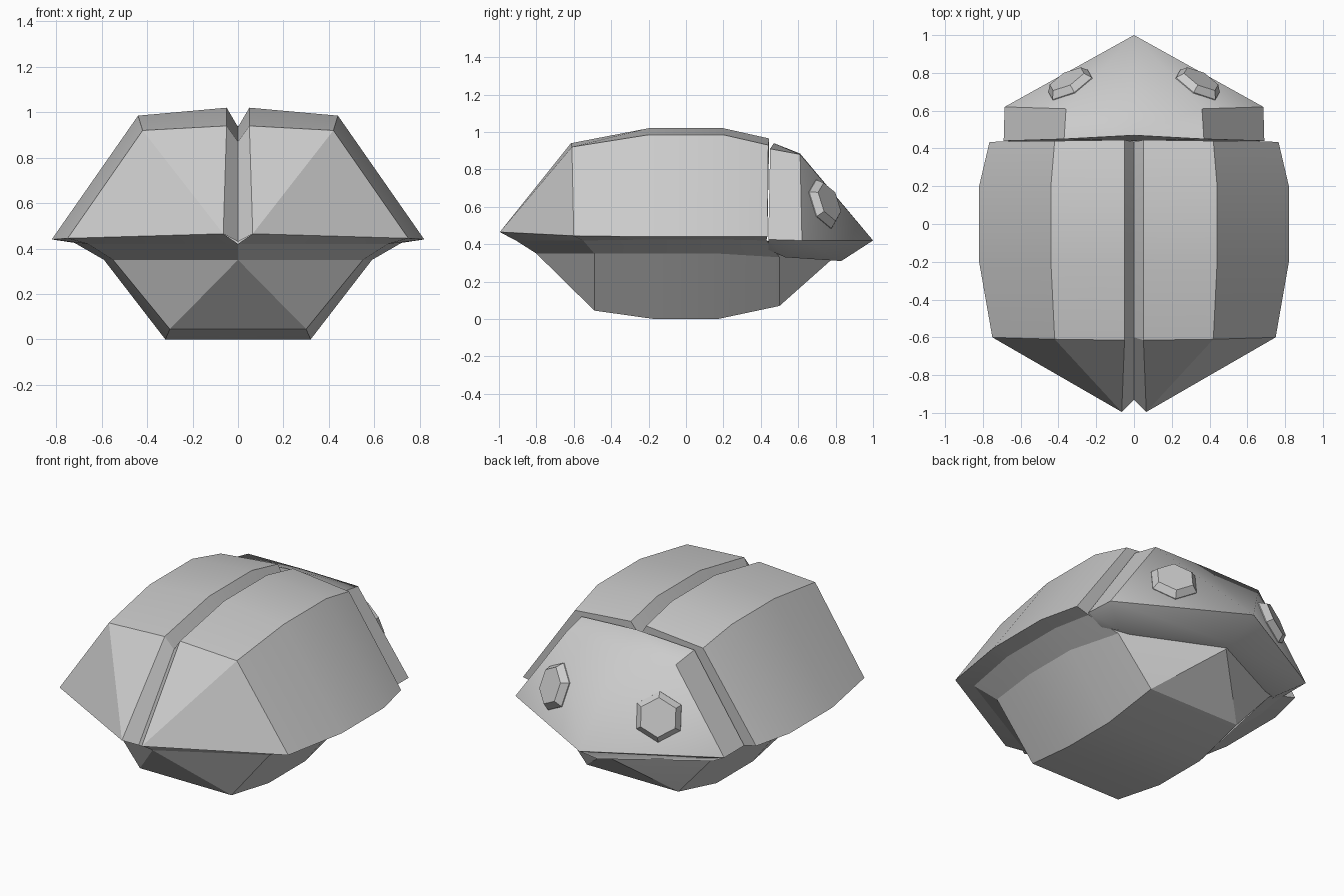
import bpy, bmesh, math
from mathutils import Vector

if "Cube" in bpy.data.objects:
    bpy.data.objects.remove(bpy.data.objects["Cube"])


def loft(name, sections, cap_first=False, smooth=20):
    """Skin half cross-sections (x >= 0) and mirror them across x = 0."""
    bm = bmesh.new()
    found = {}

    def vert(p):
        if p not in found:
            found[p] = bm.verts.new(p)
        return found[p]

    def face(points):
        vs = [vert(p) for p in dict.fromkeys(points)]
        if len(vs) > 2:
            bm.faces.new(vs)

    for a, b in zip(sections, sections[1:]):
        for i in range(len(a) - 1):
            face((a[i], a[i + 1], b[i + 1], b[i]))
    if cap_first:
        face(sections[0])
    # mirrored half
    geo = bm.verts[:] + bm.edges[:] + bm.faces[:]
    bmesh.ops.mirror(bm, geom=geo, axis='X', merge_dist=0.0005)
    bmesh.ops.remove_doubles(bm, verts=bm.verts, dist=0.0005)
    bmesh.ops.recalc_face_normals(bm, faces=bm.faces)
    # open shells: make sure normals point away from the middle
    c = Vector((0, sum(v.co.y for v in bm.verts) / len(bm.verts), 0.5))
    if sum((f.calc_center_median() - c).dot(f.normal) * f.calc_area() for f in bm.faces) < 0:
        bmesh.ops.reverse_faces(bm, faces=bm.faces)
    return finish(name, bm, smooth)


def finish(name, bm, smooth):
    me = bpy.data.meshes.new(name)
    bm.to_mesh(me)
    bm.free()
    ob = bpy.data.objects.new(name, me)
    bpy.context.collection.objects.link(ob)
    bpy.ops.object.select_all(action='DESELECT')
    ob.select_set(True)
    bpy.context.view_layer.objects.active = ob
    bpy.ops.object.shade_smooth_by_angle(angle=math.radians(smooth))
    return ob


# wing shell: groove, inner edge, outer edge, rim, lip
tip = (0.065, -0.995, 0.465)
loft("wing_shell", [
    [(0, .435, .89), (.05, .445, .965), (.42, .44, .93), (.765, .435, .44), (.68, .43, .42)],
    [(0, .2, .935), (.05, .2, 1.02), (.44, .2, .985), (.82, .2, .44), (.72, .2, .425)],
    [(0, -.2, .935), (.05, -.2, 1.02), (.44, -.2, .985), (.82, -.2, .44), (.72, -.2, .425)],
    [(0, -.6, .87), (.05, -.615, .94), (.42, -.61, .92), (.75, -.6, .445), (.66, -.55, .42)],
    [(0, -.93, .43), tip, tip, tip, (0, -.91, .42)],
], cap_first=True)

# lower body: upper edge, waist, bottom edge, bottom centre
front, back = (0, .77, .31), (0, -.8, .35)
loft("lower_body", [
    [(0, .8, .33), front, front, front],
    [(.68, .43, .42), (.53, .5, .33), (.3, .5, .07), (0, .5, .07)],
    [(.72, .2, .425), (.59, .17, .35), (.32, .17, 0), (0, .17, 0)],
    [(.72, -.2, .425), (.59, -.17, .35), (.32, -.17, 0), (0, -.17, 0)],
    [(.66, -.55, .42), (.55, -.49, .35), (.3, -.49, .045), (0, -.49, .045)],
    [(0, -.91, .42), back, back, back],
])

# head: crown, shoulder, cheek, under edge, under centre
nose = (0, 1.0, .42)
loft("head", [
    [(0, .47, .94), (.37, .45, .91), (.69, .44, .425), (.6, .44, .37), (0, .44, .37)],
    [(0, .61, .885), (.36, .61, .88), (.685, .62, .42), (.55, .53, .33), (0, .53, .33)],
    [nose, nose, nose, (0, .83, .31), (0, .83, .31)],
], cap_first=True, smooth=48)

# eyes: hexagonal studs on the slanted face sides
for side, label in ((1, "right"), (-1, "left")):
    n = Vector((.459 * side, .821, .337)).normalized()
    u = Vector((0, 0, 1))
    u = (u - n * u.dot(n)).normalized()
    w = n.cross(u)
    bm = bmesh.new()
    rings = []
    for r, h in ((.138, -.02), (.138, .003), (.108, .04)):
        o = Vector((.337 * side, .735, .613)) + n * h
        angles = [math.tau * i / 6 for i in range(6)]
        rings.append([bm.verts.new(o + (u * math.cos(a) + w * math.sin(a)) * r) for a in angles])
    for a, b in zip(rings, rings[1:]):
        for i in range(6):
            j = (i + 1) % 6
            bm.faces.new((a[i], a[j], b[j], b[i]))
    bm.faces.new(rings[2])
    bm.faces.new(rings[0][::-1])
    bmesh.ops.recalc_face_normals(bm, faces=bm.faces)
    finish(label + "_eye", bm, 20)
